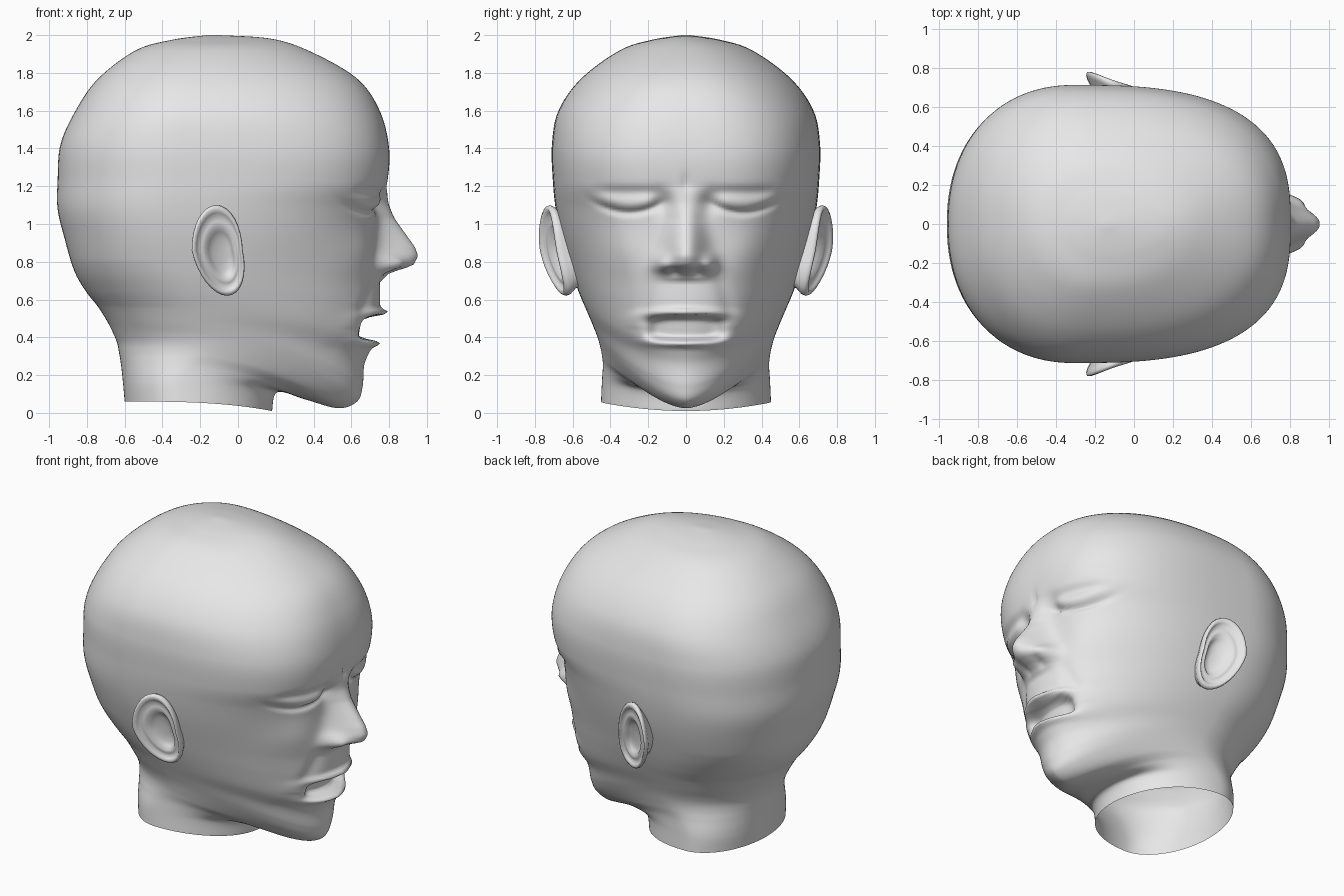
import bpy, bmesh, math

cube = bpy.data.objects.get("Cube")
if cube:
    bpy.data.objects.remove(cube, do_unlink=True)

clay = bpy.data.materials.new("plain grey")
clay.use_nodes = True
GREY = (0.8, 0.8, 0.8, 1)
clay.diffuse_color = GREY
clay.node_tree.nodes["Principled BSDF"].inputs["Base Color"].default_value = GREY


def bell(distance, width):
    return math.exp(-(distance / width) ** 2)


def spline(rows, t):
    """Catmull-Rom sample through a list of equal-length tuples."""
    i = min(int(t), len(rows) - 2)
    f = t - i
    last = len(rows) - 1
    quad = [rows[max(0, min(last, i + k))] for k in (-1, 0, 1, 2)]
    return [b + 0.5 * f * (c - a + f * (2 * a - 5 * b + 4 * c - d + f * (3 * (b - c) + d - a)))
            for a, b, c, d in zip(*quad)]


def loft(name, rings, flip=False):
    """Skin a stack of closed rings into one smooth object, capped at the end."""
    bm = bmesh.new()
    grid = [[bm.verts.new(p) for p in ring] for ring in rings]
    for low, high in zip(grid, grid[1:]):
        n = len(low)
        for i in range(n):
            j = (i + 1) % n
            bm.faces.new((low[i], low[j], high[j], high[i]))
    bm.faces.new(grid[-1])
    if flip:
        bmesh.ops.reverse_faces(bm, faces=bm.faces[:])
    mesh = bpy.data.meshes.new(name)
    bm.to_mesh(mesh)
    bm.free()
    mesh.materials.append(clay)
    mesh.shade_smooth()
    obj = bpy.data.objects.new(name, mesh)
    bpy.context.collection.objects.link(obj)


# Head sections: back x, back z, front x, front z, half width, front squareness
SECTIONS = [
    (-.60, .06, .18, .01, .45, 2),
    (-.61, .17, .21, .11, .445, 2),
    (-.62, .26, .36, .07, .44, 1.8),
    (-.63, .32, .53, .025, .445, 1.7),
    (-.64, .37, .63, .06, .455, 1.7),
    (-.66, .42, .66, .14, .47, 1.8),
    (-.69, .48, .67, .26, .495, 1.9),
    (-.74, .56, .72, .38, .53, 2),
    (-.81, .65, .75, .55, .57, 2.05),
    (-.87, .76, .75, .72, .61, 2.15),
    (-.92, .93, .74, .92, .66, 2.35),
    (-.955, 1.08, .75, 1.08, .69, 2.55),
    (-.955, 1.23, .79, 1.22, .705, 2.75),
    (-.94, 1.42, .80, 1.40, .71, 2.75),
    (-.86, 1.60, .75, 1.60, .675, 2.5),
    (-.74, 1.77, .63, 1.77, .555, 2.3),
    (-.54, 1.92, .39, 1.91, .35, 2.1),
    (-.35, 1.975, .18, 1.98, .18, 2),
    (-.16, 2, -.10, 2, .02, 2),
]

# Nose: height, projection, half width
NOSE = [(.69, 0, .13), (.74, .05, .13), (.78, .18, .12), (.83, .21, .11),
        (.88, .195, .10), (.95, .145, .09), (1.03, .085, .08), (1.11, .04, .08), (1.2, 0, .10)]


def nose(y, z):
    for (z0, h0, w0), (z1, h1, w1) in zip(NOSE, NOSE[1:]):
        if z0 <= z <= z1:
            f = (z - z0) / (z1 - z0)
            width = w0 + f * (w1 - w0)
            return (h0 + f * (h1 - h0)) * math.exp(-abs(y / width) ** 2.3)
    return 0


def mouth(y, z):
    radius = ((y / .19) ** 4 + ((z - .45) / .06) ** 4) ** .25
    hollow = -.09 / (1 + radius ** 10)
    lip = .05 if z > .45 else .04
    return hollow + lip * bell(radius - 1.35, .33) * (1 - .6 * min(1, y / .22))


def face_relief(y, z):
    y = abs(y)
    d = nose(y, z) + mouth(y, z)
    # nostril wings and nostrils
    d += .06 * bell(y - .125, .04) * bell(z - .79, .045)
    d -= .02 * bell(y - .06, .025) * bell(z - .75, .02)
    # closed eyelids, lash crease and brow hollow
    span = math.exp(-((y - .31) / .18) ** 4)
    lash = 1.07 + 1.6 * (y - .30) ** 2
    d += .016 * span * bell(z - lash - .035, .035)
    d -= .022 * span * bell(z - lash + .01, .018)
    d -= .014 * span * bell(z - 1.17, .03)
    d -= .035 * bell(y - .13, .05) * bell(z - 1.12, .06)
    # frown furrow, cheeks and smile lines
    d -= .012 * bell(y, .015) * bell(z - 1.22, .05)
    d += .02 * bell(y - .33, .13) * bell(z - .85, .13)
    d -= .016 * bell(y - .17 - .3 * (.75 - z), .04) * bell(z - .57, .17)
    return d


def head_ring(t, count=144):
    xb, zb, xf, zf, w, power = spline(SECTIONS, t)
    middle = xb + .37 * (xf - xb)
    ring = []
    for i in range(count):
        u = 2 * i / count - 1
        angle = math.copysign(math.pi * abs(u) ** 1.4, u)
        c, s = math.cos(angle), math.sin(angle)
        n = power if c > 0 else max(2, min(power, 2.2))
        reach = xf - middle if c > 0 else middle - xb
        x = middle + math.copysign(abs(c) ** (2 / n), c) * reach
        y = math.copysign(abs(s) ** (2 / n), s) * w
        along = (x - xb) / (xf - xb)
        z = zb + (zf - zb) * along ** 3
        if x > .3 and t > 4:
            x += face_relief(y, z) * min(1, (x - .3) / .2)
        ring.append((x, y, z))
    return ring


STEPS = 12
total = (len(SECTIONS) - 1) * STEPS
loft("head", [head_ring(k / STEPS) for k in range(total + 1)])

# Ear rings: scale of the outline, offset outward from the ear plane
EAR = [(.68, -.15), (.82, -.06), (.97, -.02), (1, 0), (.98, .012), (.92, .016),
       (.85, .004), (.78, -.012), (.68, -.01), (.58, -.01), (.48, -.035), (.34, -.05), (.12, -.055)]


def ear_ring(scale, offset, side, count=32):
    ring = []
    for i in range(count):
        a = math.tau * i / count
        dz = .24 * scale * math.sin(a) - .03 * (1 - scale)
        lean = .22 if dz < 0 else .02
        dx = .135 * scale * math.cos(a) - lean * dz + .03 * (1 - scale)
        y = .715 - .35 * dx + .14 * dz - .5 * dz * dz + offset
        ring.append((dx - .11, side * y, dz + .86))
    return ring


for label, side in (("left", 1), ("right", -1)):
    loft(label + "_ear", [ear_ring(s, o, side) for s, o in EAR], flip=side > 0)
